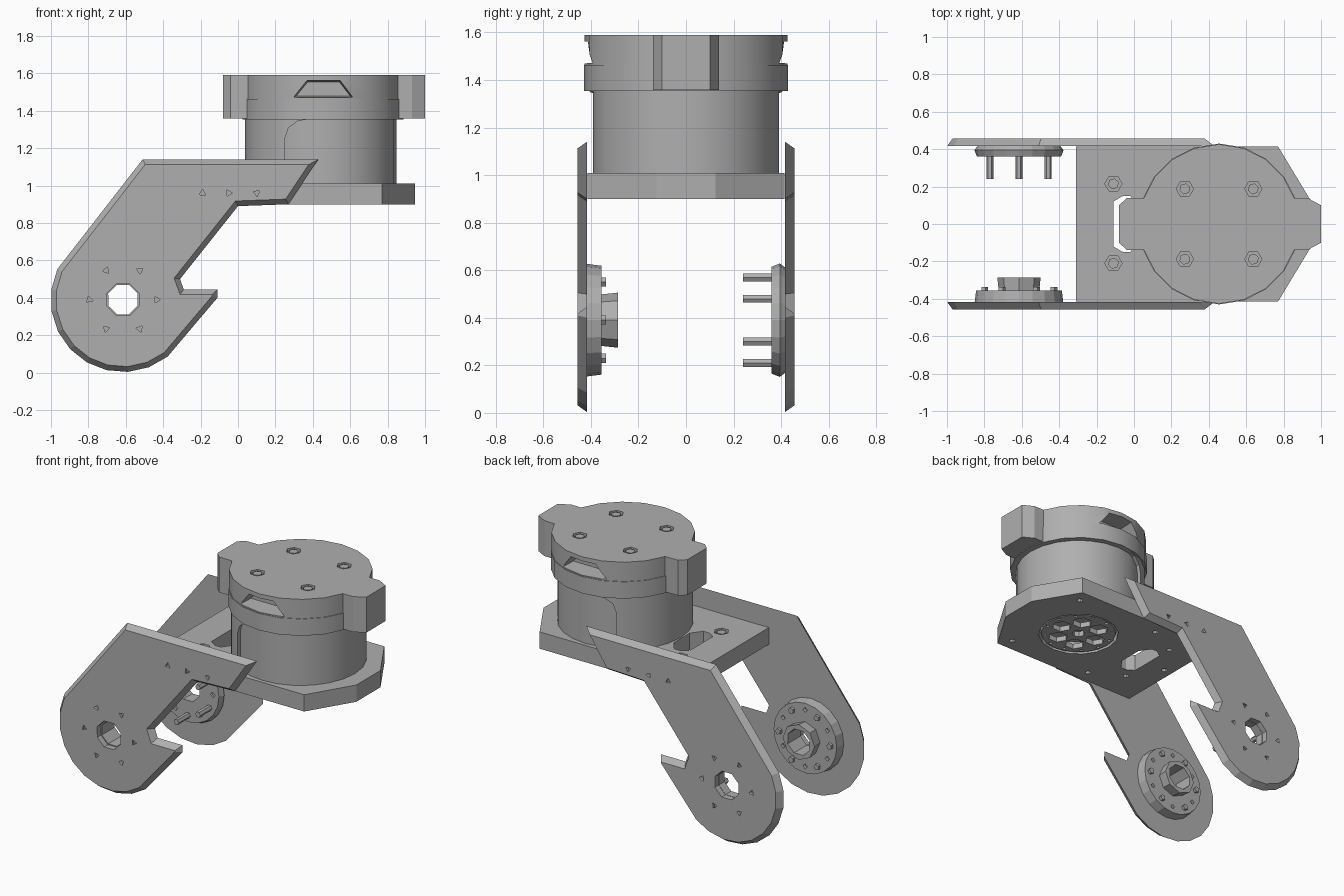
import bpy, bmesh
from math import cos, sin, radians, pi
from mathutils import Vector

cube = bpy.data.objects.get("Cube")
if cube:
    bpy.data.objects.remove(cube)

GREY = (0.43, 0.43, 0.43, 1)
metal = bpy.data.materials.new("plain_grey")
metal.use_nodes = True
metal.diffuse_color = GREY
metal.node_tree.nodes["Principled BSDF"].inputs["Base Color"].default_value = GREY


def ring(cx, cy, r, n, turn=0.0):
    """Points of a regular polygon."""
    return [(cx + r * cos(turn + 2 * pi * i / n), cy + r * sin(turn + 2 * pi * i / n)) for i in range(n)]


def turns_left(pts):
    """True for a counter-clockwise outline."""
    p = [Vector(q) for q in pts]
    return sum(p[i - 1].cross(p[i]) for i in range(len(p))) > 0


def shrink(pts, d):
    """Outline moved inward by d with mitred corners."""
    p = [Vector(q) for q in pts]
    s = 1 if turns_left(pts) else -1
    out = []
    for i, q in enumerate(p):
        e1 = (q - p[i - 1]).normalized()
        e2 = (p[(i + 1) % len(p)] - q).normalized()
        n1, n2 = Vector((-e1.y, e1.x)) * s, Vector((-e2.y, e2.x)) * s
        out.append(tuple(q + d * (n1 + n2) / (1 + n1.dot(n2))))
    return out


def build(name, parts, axis="z"):
    """Closed prisms; each part is (outline, start, end, inset of the end)."""
    bm = bmesh.new()
    for pts, a, b, inset in parts:
        loops = []
        for outline, lvl in ((pts, a), (shrink(pts, inset), b)):
            loops.append([bm.verts.new((u, v, lvl) if axis == "z" else (u, lvl, v)) for u, v in outline])
        low, high = loops
        faces = [bm.faces.new(low[::-1]), bm.faces.new(high)]
        for i in range(len(low)):
            faces.append(bm.faces.new((low[i - 1], low[i], high[i], high[i - 1])))
        inward = (turns_left(pts) != (b > a)) != (axis == "y")
        if inward:
            bmesh.ops.reverse_faces(bm, faces=faces)
    mesh = bpy.data.meshes.new(name)
    bm.to_mesh(mesh)
    bm.free()
    mesh.materials.append(metal)
    obj = bpy.data.objects.new(name, mesh)
    bpy.context.scene.collection.objects.link(obj)
    return obj


def activate(obj):
    bpy.ops.object.select_all(action="DESELECT")
    obj.select_set(True)
    bpy.context.view_layer.objects.active = obj


def cut(obj, parts, axis="z"):
    """Subtract prisms from an object."""
    cutter = build("cutter", parts, axis)
    mod = obj.modifiers.new("cut", "BOOLEAN")
    mod.operation, mod.solver, mod.object = "DIFFERENCE", "EXACT", cutter
    activate(obj)
    bpy.ops.object.modifier_apply(modifier=mod.name)
    bpy.data.objects.remove(cutter)


def smooth(obj):
    activate(obj)
    bpy.ops.object.shade_smooth_by_angle(angle=radians(25))


def screws(name, obj, spots, z):
    """Hexagonal recesses with a plug in the middle."""
    cut(obj, [(ring(x, y, 0.046, 6), z - 0.02, z + 0.02, 0) for x, y in spots])
    build(name, [(ring(x, y, 0.03, 6, 0.3), z - 0.025, z - 0.004, 0) for x, y in spots])


AX, AZ = -0.615, 0.39      # joint axis of the arms
HX = 0.455                 # centre of the head

# Side arms: hooked plates, bevelled towards the outside
arm_outline = [(-0.51, 1.14), (0.43, 1.14), (0.27, 0.90), (0, 0.89), (-0.31, 0.50),
               (-0.29, 0.445), (-0.11, 0.445), (-0.11, 0.40)]
arm_outline += [(AX + 0.387 * cos(radians(t)), AZ + 0.387 * sin(radians(t)))
                for t in range(-52, -212, -17)]
for side, name in ((-1, "front_arm"), (1, "back_arm")):
    arm = build(name, [(arm_outline, side * 0.417, side * 0.457, 0.028)], "y")
    cut(arm, [(ring(AX, AZ, 0.092, 8, 0.4), side * 0.3, side * 0.6, 0)], "y")
    dimples = ring(AX, AZ, 0.18, 6) + [(-0.19, 0.96), (-0.05, 0.96), (0.1, 0.96)]
    cut(arm, [(ring(u, v, 0.02, 3, 0.6 * i), side * 0.44, side * 0.5, 0)
              for i, (u, v) in enumerate(dimples)], "y")

# Front joint disc with hub and studs
bore = [(ring(AX, AZ, 0.085, 8, 0.4), -0.6, -0.2, 0)]
disc = build("front_joint_disc", [(ring(AX, AZ, 0.237, 20), -0.419, -0.355, 0.008)], "y")
cut(disc, bore + [(ring(u, v, 0.016, 4), -0.375, -0.3, 0)
                  for u, v in ring(AX, AZ, 0.185, 6, pi / 6)], "y")
hub = build("front_joint_hub", [(ring(AX, AZ, 0.108, 8), -0.36, -0.287, -0.007)], "y")
cut(hub, bore, "y")
build("front_joint_studs", [(ring(u, v, 0.02, 5), -0.36, -0.337, 0)
                            for u, v in ring(AX, AZ, 0.185, 6)], "y")

# Back joint: narrow flange, rounded disc and long pins
back_bore = [(ring(AX, AZ, 0.09, 8, 0.4), 0.3, 0.6, 0)]
flange = build("back_joint_flange", [(ring(AX, AZ, 0.22, 20), 0.419, 0.395, -0.018)], "y")
cut(flange, back_bore, "y")
disc = build("back_joint_disc", [(ring(AX, AZ, 0.239, 20), 0.396, 0.36, 0.014)], "y")
cut(disc, back_bore + [(ring(u, v, 0.018, 4), 0.375, 0.3, 0)
                       for u, v in ring(AX, AZ, 0.18, 6)], "y")
build("back_joint_pins", [(ring(u, v, 0.019, 6), 0.37, 0.24, 0)
                          for u, v in ring(AX, AZ, 0.18, 6, pi / 6)], "y")

# Base plate with window and underside recess
base = build("base_plate", [([(-0.31, -0.415), (0.77, -0.415), (0.945, -0.125), (0.945, 0.125),
                              (0.77, 0.415), (-0.31, 0.415)], 0.90, 1.01, 0)])
window = [(-0.11, -0.12), (-0.06, -0.15), (-0.02, -0.15), (0.03, -0.08),
          (0.03, 0.08), (-0.02, 0.15), (-0.06, 0.15), (-0.11, 0.12)]
cut(base, [(window, 0.8, 1.1, 0), (ring(HX, 0, 0.25, 16), 0.85, 0.985, 0)])
plate_spots = [(-0.11, 0.215), (-0.11, -0.21)]
screws("base_screws", base, plate_spots, 1.01)
under = plate_spots + [(0.1, 0.33), (0.1, -0.33), (0.72, 0.33), (0.72, -0.33), (-0.25, 0)]
cut(base, [(ring(x, y, 0.02, 5), 0.85, 0.92, 0) for x, y in under])

# Spoked disc under the head
spokes = build("underside_disc", [(ring(HX, 0, 0.243, 20), 0.94, 0.905, 0.008)])
cut(spokes, [(ring(x, y, 0.062, 6, i * pi / 3), 0.8, 1.0, 0)
             for i, (x, y) in enumerate(ring(HX, 0, 0.135, 6))]
    + [(ring(HX, 0, 0.04, 8), 0.8, 1.0, 0)]
    + [(ring(x, y, 0.012, 4), 0.8, 0.92, 0) for x, y in ring(HX, 0, 0.214, 12, pi / 12)])

# Head body and the rear cowl that wraps it
smooth(build("head_body", [(ring(HX, 0, 0.392, 24), 1.0, 1.38, 0)]))
cowl = build("rear_cowl", [(ring(HX, 0, 0.417, 24), 1.0, 1.37, 0)])
cut(cowl, [([(0.25, 0.9), (0.25, 1.25), (0.27, 1.31), (0.32, 1.345), (0.38, 1.355),
             (1.2, 1.355), (1.2, 0.9)], -0.6, 0.6, 0)], "y")
smooth(cowl)

# Band and cap, with a hooded vent on each side
smooth(build("head_band", [(ring(HX, 0, 0.43, 20), 1.353, 1.463, 0)]))
cap = build("head_cap", [(ring(HX, 0, 0.426, 20), 1.46, 1.59, 0)])
vent = [(0.28, 1.464), (0.63, 1.464), (0.55, 1.568), (0.365, 1.568)]
cut(cap, [(vent, s * 0.5, s * 0.31, 0.015) for s in (-1, 1)], "y")
head_spots = [(HX + i * 0.183, j * 0.188) for i in (-1, 1) for j in (-1, 1)]
screws("cap_screws", cap, head_spots, 1.59)
smooth(cap)

# Lugs at both ends of the head
for name, out, neck, root in (("left_lug", 1.0, 0.93, 0.75), ("right_lug", -0.08, -0.04, 0.15)):
    half = [(root, 0.14), (neck, 0.138), (out, 0.1)]
    outline = half + [(x, -y) for x, y in reversed(half)]
    build(name, [(outline, 1.358, 1.59, 0)])
